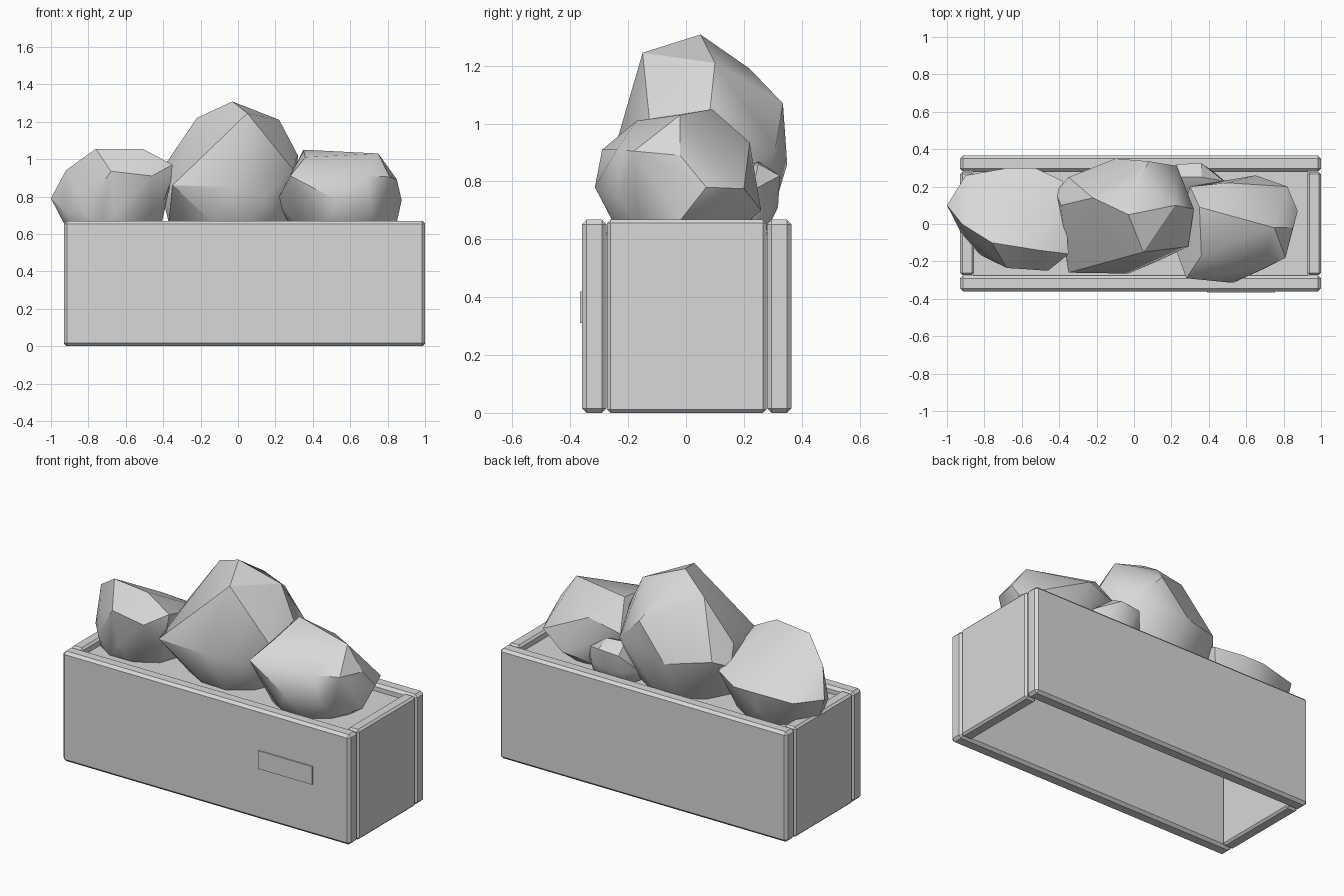
import bpy, bmesh
from mathutils import Vector

if "Cube" in bpy.data.objects:
    bpy.data.objects.remove(bpy.data.objects["Cube"])

grey = bpy.data.materials.new("plain_grey")
grey.diffuse_color = (0.69, 0.69, 0.69, 1)
grey.use_nodes = True
grey.node_tree.nodes["Principled BSDF"].inputs["Base Color"].default_value = grey.diffuse_color


def finish(name, bm, angle=None):
    mesh = bpy.data.meshes.new(name)
    bmesh.ops.recalc_face_normals(bm, faces=bm.faces)
    bm.to_mesh(mesh)
    bm.free()
    mesh.materials.append(grey)
    ob = bpy.data.objects.new(name, mesh)
    bpy.context.collection.objects.link(ob)
    if angle:
        bpy.ops.object.select_all(action='DESELECT')
        ob.select_set(True)
        bpy.context.view_layer.objects.active = ob
        bpy.ops.object.shade_smooth_by_angle(angle=angle)
    return ob


def box(name, lo, hi, bevel=0.0):
    bm = bmesh.new()
    bmesh.ops.create_cube(bm, size=1)
    lo, hi = Vector(lo), Vector(hi)
    for v in bm.verts:
        v.co = (lo + hi) / 2 + v.co * (hi - lo)
    if bevel:
        bmesh.ops.bevel(bm, geom=bm.edges[:], offset=bevel, segments=1,
                        affect='EDGES')
    return finish(name, bm)


def boulder(name, centre, radii, corners):
    """Convex hull of a rounded core and a few chipped corners."""
    bm = bmesh.new()
    bmesh.ops.create_icosphere(bm, subdivisions=2, radius=1)
    bmesh.ops.delete(bm, geom=bm.edges[:], context='EDGES_FACES')
    for v in bm.verts:
        v.co = Vector(centre) + v.co * Vector(radii)
    for c in corners:
        bm.verts.new(c)
    bmesh.ops.convex_hull(bm, input=bm.verts[:])
    loose = [v for v in bm.verts if not v.link_faces]
    bmesh.ops.delete(bm, geom=loose, context='VERTS')
    return finish(name, bm, 0.5)


# Planter box: long boards, end boards, fill and thin front plate
box("front_board", (-0.93, -0.36, 0), (1.0, -0.275, 0.668), 0.016)
box("back_board", (-0.93, 0.28, 0), (1.0, 0.365, 0.668), 0.016)
box("left_end_board", (-0.93, -0.273, 0), (-0.855, 0.278, 0.668), 0.012)
box("right_end_board", (0.925, -0.273, 0), (1.0, 0.278, 0.668), 0.012)
box("soil", (-0.86, -0.28, 0.615), (0.93, 0.285, 0.625))
box("front_plate", (0.39, -0.367, 0.31), (0.755, -0.359, 0.42))

# Large middle boulder
boulder("middle_boulder", (-0.04, 0.04, 0.80), (0.33, 0.28, 0.32), [
    (-.03, .05, 1.308), (.05, -.15, 1.245), (-.35, -.26, .86),
    (-.22, .14, 1.22), (-.39, .10, .97), (-.42, .17, .86),
    (-.35, .25, .90), (.22, .10, 1.21), (.32, .08, 1.02),
    (.29, -.12, .95), (-.03, -.265, .85), (-.10, .35, .86),
    (.08, .335, 1.07), (.02, .22, 1.19), (.23, .31, .92),
    (-.37, .05, .66), (0, .29, .66), (.31, .05, .70),
])

# Left boulder: ridge, front edge, then the back and underside
boulder("left_boulder", (-0.66, 0.03, 0.72), (0.28, 0.24, 0.23), [
    (-.92, 0, .94), (-.76, -.10, 1.055), (-.51, -.14, 1.055),
    (-.35, -.16, .97), (-.90, -.03, .90), (-.68, -.235, .935),
    (-.46, -.25, .91), (-.36, -.17, .88), (-1, .10, .79),
    (-.90, .26, .80), (-.67, .30, .82), (-.53, .30, .82),
    (-.38, .23, .85), (-.89, .10, .665),
])

# Right boulder: top ridge, front edge, then the back
boulder("right_boulder", (0.54, -0.03, 0.74), (0.29, 0.25, 0.22), [
    (.75, -.02, 1.03), (.85, -.02, .89), (.81, -.18, .905),
    (.35, .09, 1.05), (.50, .22, .935), (.875, .07, .78),
    (.82, .20, .775), (.65, .26, .70), (.28, -.29, .91),
    (.53, -.315, .78), (.69, -.24, .91), (.36, -.17, 1.01),
    (.21, -.10, .78), (.30, .20, .88), (.85, -.02, .665),
])

# Small boulder tucked in at the back
boulder("small_boulder", (0.32, 0.19, 0.70), (0.18, 0.11, 0.13), [
    (.23, .25, .87), (.36, .325, .82), (.23, .32, .81),
    (.30, .318, .71), (.48, .23, .77), (.36, .25, .86),
])
